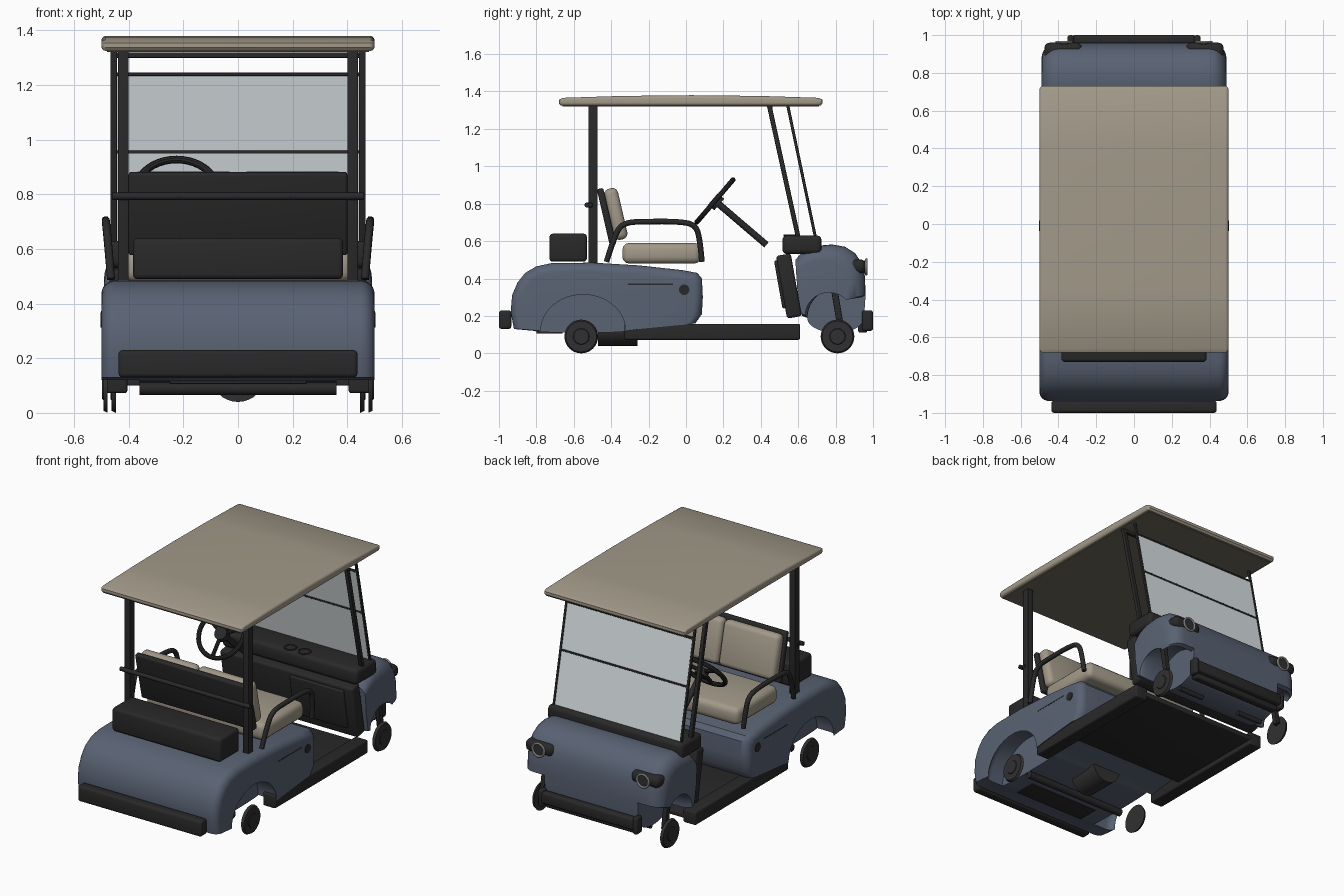
import bpy, bmesh, math
from mathutils import Vector, Matrix

if "Cube" in bpy.data.objects:
    bpy.data.objects.remove(bpy.data.objects["Cube"])


def material(name, rgb):
    m = bpy.data.materials.new(name)
    m.use_nodes = True
    m.diffuse_color = (*rgb, 1)
    m.node_tree.nodes["Principled BSDF"].inputs["Base Color"].default_value = (*rgb, 1)
    return m


BLUE = material("slate blue paint", (0.10, 0.123, 0.172))
BEIGE = material("beige vinyl", (0.36, 0.32, 0.25))
LINING = material("dark brown lining", (0.16, 0.145, 0.105))
BLACK = material("black plastic", (0.022, 0.022, 0.022))
RUBBER = material("dark grey rubber", (0.03, 0.03, 0.032))
GLASS = material("pale grey glass", (0.70, 0.76, 0.78))
CHROME = material("light grey trim", (0.68, 0.68, 0.66))


def finish(name, bm, mat):
    bmesh.ops.recalc_face_normals(bm, faces=bm.faces)
    me = bpy.data.meshes.new(name)
    bm.to_mesh(me)
    bm.free()
    me.materials.append(mat)
    me.shade_smooth()
    me.set_sharp_from_angle(angle=math.radians(35))
    ob = bpy.data.objects.new(name, me)
    bpy.context.collection.objects.link(ob)


def box(name, centre, size, mat, r=0.01, tilt=0):
    """Rounded box, tilted about x."""
    bm = bmesh.new()
    bmesh.ops.create_cube(bm, size=1)
    bmesh.ops.scale(bm, vec=size, verts=bm.verts)
    if r:
        bmesh.ops.bevel(bm, geom=bm.edges[:], offset=r, segments=3, profile=0.5, affect='EDGES')
    bm.transform(Matrix.Translation(centre) @ Matrix.Rotation(tilt, 4, 'X'))
    finish(name, bm, mat)


def rod(name, a, b, radius, mat, sides=24, end_radius=None):
    """Cylinder or cone between two points."""
    a, b = Vector(a), Vector(b)
    bm = bmesh.new()
    bmesh.ops.create_cone(bm, cap_ends=True, segments=sides, radius1=radius,
                          radius2=radius if end_radius is None else end_radius,
                          depth=(b - a).length)
    turn = (b - a).to_track_quat('Z', 'Y').to_matrix().to_4x4()
    bm.transform(Matrix.Translation((a + b) / 2) @ turn)
    finish(name, bm, mat)


def bar(name, a, b, width, depth, mat):
    """Rectangular bar between two points that share x."""
    a, b = Vector(a), Vector(b)
    d = b - a
    box(name, (a + b) / 2, (width, depth, d.length), mat, 0.004, math.atan2(-d.y, d.z))


def tube(name, points, radius, mat):
    """Bent round tube through points."""
    cu = bpy.data.curves.new(name, 'CURVE')
    cu.dimensions = '3D'
    cu.bevel_depth = radius
    cu.bevel_resolution = 3
    cu.use_fill_caps = True
    sp = cu.splines.new('NURBS')
    sp.points.add(len(points) - 1)
    for p, co in zip(sp.points, points):
        p.co = (*co, 1)
    sp.use_endpoint_u = True
    sp.order_u = 3
    cu.materials.append(mat)
    ob = bpy.data.objects.new(name, cu)
    bpy.context.collection.objects.link(ob)


def ring(name, centre, normal, major, minor, mat):
    bm = bmesh.new()
    n, m = 40, 10
    grid = []
    for i in range(n):
        t = math.tau * i / n
        row = []
        for j in range(m):
            u = math.tau * j / m
            d = major + minor * math.cos(u)
            row.append(bm.verts.new((d * math.cos(t), d * math.sin(t), minor * math.sin(u))))
        grid.append(row)
    for i in range(n):
        for j in range(m):
            k, l = (i + 1) % n, (j + 1) % m
            bm.faces.new((grid[i][j], grid[k][j], grid[k][l], grid[i][l]))
    turn = Vector(normal).to_track_quat('Z', 'Y').to_matrix().to_4x4()
    bm.transform(Matrix.Translation(centre) @ turn)
    finish(name, bm, mat)


def half_ellipse(y, z, ry, rz, start=0):
    steps = [start + (math.pi - start) * i / 24 for i in range(25)]
    return [(y + ry * math.cos(t), z + rz * math.sin(t)) for t in steps]


def shell(name, profile, anchor, half, r, mat, arch=[], keel=[], inner=0):
    """Side profile (y, z) swept across x, rounded toward the anchor at the sides. The open
    bottom of the profile is closed by the arch outside x = inner and by the keel inside it."""
    ay, az = anchor
    hy = max(abs(y - ay) for y, z in profile)
    hz = max(abs(z - az) for y, z in profile)
    steps = [math.pi / 2 * i / 6 for i in range(7)]
    right = [(half - r + r * math.sin(t), r * (1 - math.cos(t)), arch) for t in steps]
    if arch:
        right = [(inner, 0, keel), (inner, 0, arch)] + right
    sections = [(-x, i, low) for x, i, low in reversed(right)] + right
    bm = bmesh.new()
    loops = []
    for x, inset, low in sections:
        sy, sz = 1 - inset / hy, 1 - inset / hz
        loops.append([bm.verts.new((x, ay + (y - ay) * sy, az + (z - az) * sz))
                      for y, z in profile + low])
    for a, b in zip(loops, loops[1:]):
        for i in range(len(a)):
            j = (i + 1) % len(a)
            bm.faces.new((a[i], a[j], b[j], b[i]))
    bm.faces.new(loops[0])
    bm.faces.new(loops[-1])
    bmesh.ops.remove_doubles(bm, verts=bm.verts, dist=0.00001)
    finish(name, bm, mat)


# Rear body and front cowl
shell("rear_body", [
    (-0.92, 0.13), (-0.937, 0.22), (-0.93, 0.31), (-0.90, 0.38), (-0.86, 0.43), (-0.80, 0.465),
    (-0.72, 0.482), (-0.50, 0.485), (-0.25, 0.47), (-0.02, 0.445), (0.06, 0.43), (0.085, 0.40),
    (0.09, 0.30), (0.085, 0.21), (0.05, 0.16), (-0.25, 0.13)], (-0.45, 0.12), 0.5, 0.05, BLUE,
    half_ellipse(-0.56, 0.12, 0.25, 0.225), half_ellipse(-0.56, 0.12, 0.25, -0.01), 0.36)
shell("front_cowl", [
    (0.62, 0.20), (0.595, 0.35), (0.585, 0.50), (0.63, 0.55), (0.70, 0.575), (0.78, 0.582),
    (0.85, 0.57), (0.905, 0.535), (0.94, 0.48), (0.957, 0.41), (0.96, 0.31)],
    (0.60, 0.25), 0.49, 0.085, BLUE, half_ellipse(0.815, 0.19, 0.165, 0.16, 0.75),
    half_ellipse(0.80, 0.19, 0.152, -0.08), 0.33)

# Floor, underside and bumpers
box("floor_pan", (0, 0.27, 0.115), (0.86, 0.68, 0.03), BLACK, 0.005)
box("firewall", (0, 0.55, 0.36), (0.94, 0.08, 0.34), BLACK, 0.015, math.radians(10))
box("glove_panel", (0.22, 0.508, 0.37), (0.38, 0.03, 0.26), BLACK, 0.008, math.radians(10))
rod("motor", (0, -0.47, 0.14), (0, -0.26, 0.14), 0.10, RUBBER, 32)
rod("rear_axle", (-0.36, -0.56, 0.088), (0.36, -0.56, 0.088), 0.023, BLACK)
box("rear_underplate", (0, -0.73, 0.112), (0.5, 0.14, 0.012), BLACK, 0.003)
box("rear_bumper", (0, -0.967, 0.18), (0.875, 0.066, 0.10), BLACK, 0.015)
box("front_bumper", (0, 0.975, 0.18), (0.66, 0.05, 0.075), BLACK, 0.015)
box("front_bumper_beam", (0, 0.945, 0.143), (0.64, 0.05, 0.065), BLACK, 0.012)

# Dash, steering and windscreen
box("dash", (0, 0.62, 0.58), (0.96, 0.21, 0.10), BLACK, 0.025)
for x in (-0.02, 0.08):
    ring("cup_holder", (x, 0.56, 0.63), (0, 0, 1), 0.035, 0.005, RUBBER)
axis = Vector((0, -0.76, 0.65))
hub = Vector((-0.225, 0.155, 0.815))
ring("steering_wheel", hub, axis, 0.148, 0.014, BLACK)
rod("steering_column", hub, (-0.225, 0.43, 0.58), 0.018, BLACK)
rod("steering_hub", hub - axis * 0.03, hub + axis * 0.015, 0.04, BLACK)
for k in range(3):
    t = math.tau * k / 3 - math.pi / 2
    rim = Vector((math.cos(t), 0.65 * math.sin(t), 0.76 * math.sin(t))) * 0.14
    rod("steering_spoke", hub, hub + rim, 0.012, BLACK, 10)


def screen_y(z):
    return 0.69 - (z - 0.63) * 0.21


lo, hi = 0.63, 1.24
box("windscreen", (0, screen_y((lo + hi) / 2), (lo + hi) / 2),
    (0.90, 0.008, 0.625), GLASS, 0, math.atan(0.21))
for z in (0.955, 1.24):
    box("windscreen_bar", (0, screen_y(z), z), (0.91, 0.016, 0.012), BLACK, 0.003)
box("roof_crossbar", (0, 0.45, 1.31), (0.92, 0.025, 0.02), BLACK, 0.004)

# Roof
shell("roof", [(-0.68, 1.337), (-0.67, 1.325), (0.72, 1.325), (0.73, 1.337), (0.73, 1.355),
               (0.71, 1.366), (0.40, 1.376), (0.03, 1.38), (-0.35, 1.376), (-0.66, 1.366),
               (-0.68, 1.355)], (0.025, 1.35), 0.5, 0.018, BEIGE)
box("roof_lining", (0, 0.025, 1.324), (0.96, 1.37, 0.006), LINING, 0)

# Seat and rear basket
box("seat_cushion", (0, -0.13, 0.535), (0.84, 0.42, 0.11), BEIGE, 0.035)
for s in (-1, 1):
    box("seat_back", (s * 0.2, -0.375, 0.745), (0.395, 0.075, 0.28), BEIGE, 0.03, math.radians(13))
box("seat_back_panel", (0, -0.425, 0.73), (0.80, 0.035, 0.31), BLACK, 0.01, math.radians(13))
box("rear_basket", (0, -0.63, 0.565), (0.77, 0.20, 0.15), BLACK, 0.018)
rod("grab_bar", (-0.46, -0.53, 0.793), (0.46, -0.53, 0.793), 0.013, BLACK)

# Paired parts
for s in (-1, 1):
    box("running_board", (s * 0.45, 0.14, 0.115), (0.09, 0.94, 0.085), BLACK, 0.01)
    bar("rear_post", (s * 0.42, -0.497, 0.47), (s * 0.42, -0.497, 1.325), 0.04, 0.05, BLACK)
    bar("front_post", (s * 0.455, 0.60, 0.62), (s * 0.455, 0.445, 1.325), 0.025, 0.025, BLACK)
    bar("windscreen_side", (s * 0.45, screen_y(0.62), 0.62), (s * 0.45, screen_y(1.325), 1.325),
        0.015, 0.016, BLACK)
    box("grab_bar_bracket", (s * 0.43, -0.515, 0.793), (0.03, 0.03, 0.025), BLACK, 0.004)
    tube("armrest", [(s * 0.465, -0.425, 0.49), (s * 0.475, -0.385, 0.62), (s * 0.483, -0.34, 0.70),
                     (s * 0.484, -0.20, 0.705), (s * 0.484, -0.05, 0.705), (s * 0.483, 0.05, 0.69),
                     (s * 0.475, 0.075, 0.61), (s * 0.465, 0.085, 0.49)], 0.015, BLACK)
    rod("side_knob", (s * 0.48, -0.01, 0.34), (s * 0.504, -0.01, 0.34), 0.028, BLACK)
    box("side_slot", (s * 0.498, -0.19, 0.37), (0.006, 0.24, 0.007), BLACK, 0)
    # Wheels are thin domed discs
    for label, x, y in (("rear", 0.485, -0.56), ("front", 0.455, 0.81)):
        rod(label + "_wheel", (s * (x - 0.008), y, 0.09), (s * (x + 0.008), y, 0.09),
            0.09, RUBBER, 40, 0.082)
        rod(label + "_hubcap", (s * x, y, 0.09), (s * (x + 0.012), y, 0.09), 0.05, RUBBER, 32, 0.04)
    bar("front_strut", (s * 0.43, 0.83, 0.12), (s * 0.43, 0.79, 0.36), 0.03, 0.035, BLACK)
    rod("front_axle_arm", (s * 0.14, 0.81, 0.10), (s * 0.32, 0.81, 0.10), 0.015, BLACK)
    box("bumper_end", (s * 0.335, 0.97, 0.175), (0.035, 0.06, 0.11), BLACK, 0.014)
    # Headlights
    box("headlight_pod", (s * 0.375, 0.908, 0.465), (0.20, 0.105, 0.076), BLACK, 0.03)
    ring("headlight_ring", (s * 0.37, 0.964, 0.462), (0, 1, 0), 0.041, 0.006, CHROME)
    rod("headlight_lens", (s * 0.37, 0.94, 0.462), (s * 0.37, 0.963, 0.462), 0.034, RUBBER)
